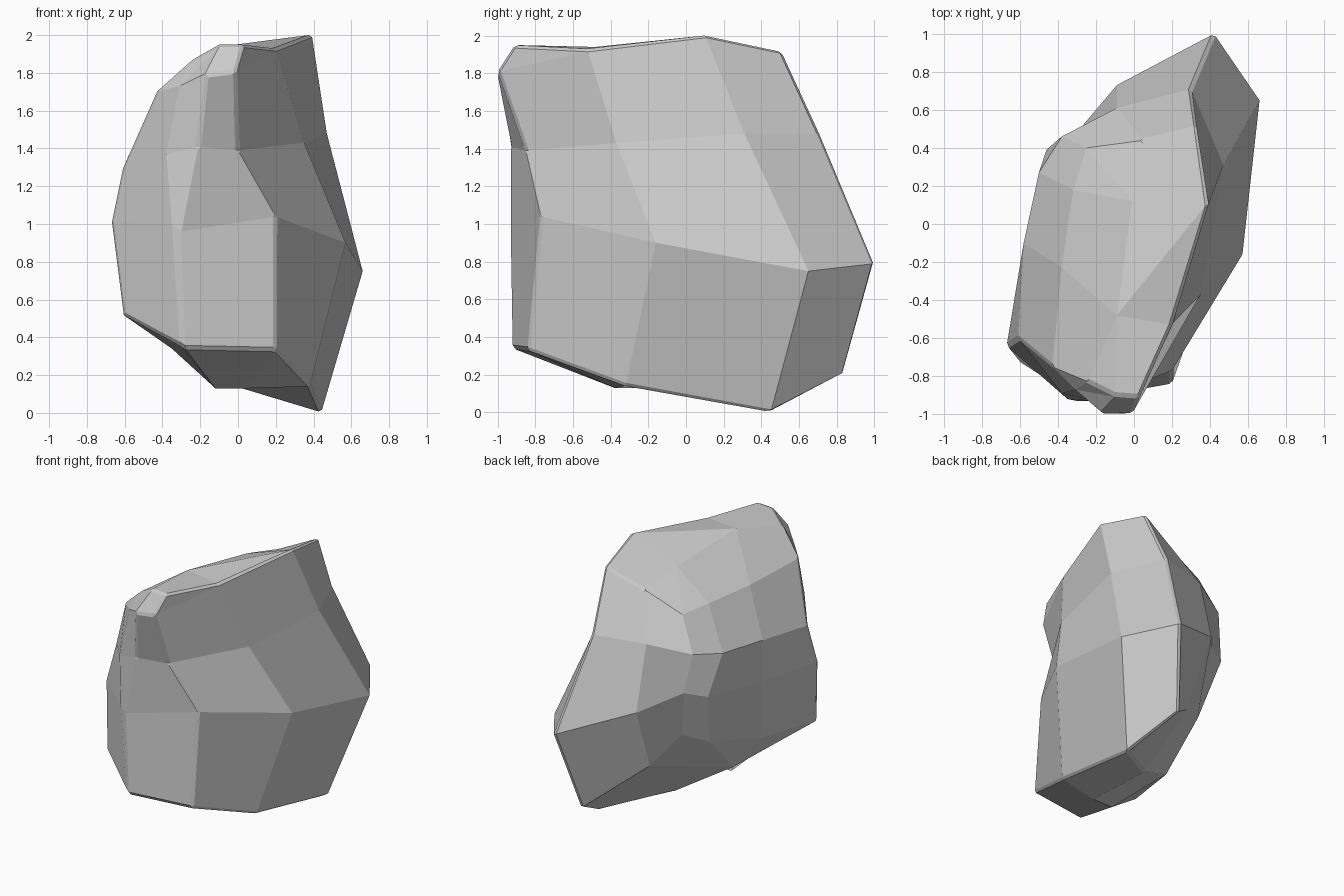
import bpy, bmesh

# Cross-section loops, top to bottom: front right corner, along the right side, back, left, front
loops = [
    [(-.01, -1, 1.81), (.2, -.53, 1.93), (.39, .1, 2.005), (.33, .51, 1.92), (.05, .44, 1.79), (-.25, .4, 1.66),
     (-.32, .18, 1.68), (-.38, -.23, 1.68), (-.43, -.75, 1.7), (-.31, -.87, 1.73), (-.17, -1, 1.79)],
    [(0, -.85, 1.39), (.35, -.37, 1.43), (.47, .31, 1.48), (.3, .71, 1.48), (-.09, .61, 1.47), (-.38, .46, 1.41),
     (-.5, .27, 1.38), (-.58, -.1, 1.36), (-.61, -.6, 1.29), (-.38, -.89, 1.37), (-.21, -.93, 1.41)],
    [(.2, -.77, 1.04), (.57, -.16, .9), (.66, .65, .75), (.42, 1, .79), (-.09, .73, .99), (-.31, .47, 1.1),
     (-.46, .39, 1.08), (-.57, -.1, 1.04), (-.67, -.64, 1.01), (-.35, -.92, 1), (-.3, -.93, .96)],
    [(.2, -.84, .33), (.38, -.32, .14), (.44, .45, 0), (.3, .84, .2), (-.05, .51, .49), (-.26, .42, .75),
     (-.37, .25, .66), (-.5, -.19, .56), (-.61, -.72, .52), (-.31, -.91, .36), (-.28, -.92, .34)],
]

bm = bmesh.new()
rings = [[bm.verts.new(p) for p in loop] for loop in loops]
n = len(rings[0])

# Side facets between neighbouring loops
for upper, lower in zip(rings, rings[1:]):
    for i in range(n):
        j = (i + 1) % n
        bm.faces.new((upper[i], upper[j], lower[j], lower[i]))


def cap(ring, inner, faces):
    """Close a loop with a few inner points, numbered after the loop's own."""
    v = ring + [bm.verts.new(p) for p in inner]
    for f in faces:
        bm.faces.new([v[i] for i in f])


# Top facets: crown, shoulder, two front tips, rear crown
cap(rings[0], [(-.09, -.48, 1.94), (-.24, -.83, 1.87), (-.1, -.9, 1.95), (.03, -.91, 1.95), (-.01, .12, 1.86)],
    [(0, 1, 14), (14, 1, 11, 13), (1, 2, 11), (2, 15, 11), (2, 3, 4, 15), (4, 5, 15), (15, 5, 6),
     (11, 15, 6, 7), (11, 7, 8, 12), (13, 11, 12), (12, 8, 9), (13, 12, 9), (13, 9, 10), (13, 10, 0, 14)])

# Underside facets
cap(rings[3], [(-.12, -.38, .13), (.05, -.38, .13), (.02, .14, .13), (-.35, -.07, .34)],
    [(0, 1, 12), (0, 12, 11, 10), (10, 11, 9), (1, 2, 13, 12), (11, 12, 13, 14), (2, 3, 4, 13),
     (13, 4, 14), (4, 5, 6, 14), (6, 7, 14), (7, 8, 14), (14, 8, 9, 11)])

bmesh.ops.recalc_face_normals(bm, faces=bm.faces)
mesh = bpy.data.meshes.new("rock")
bm.to_mesh(mesh)
bm.free()
rock = bpy.data.objects.new("rock", mesh)
bpy.context.collection.objects.link(rock)

# Thin chipped edges along the sharp rims
bevel = rock.modifiers.new("chipped_edges", 'BEVEL')
bevel.width = .016
bevel.segments = 1
bevel.limit_method = 'ANGLE'
bevel.angle_limit = .75
